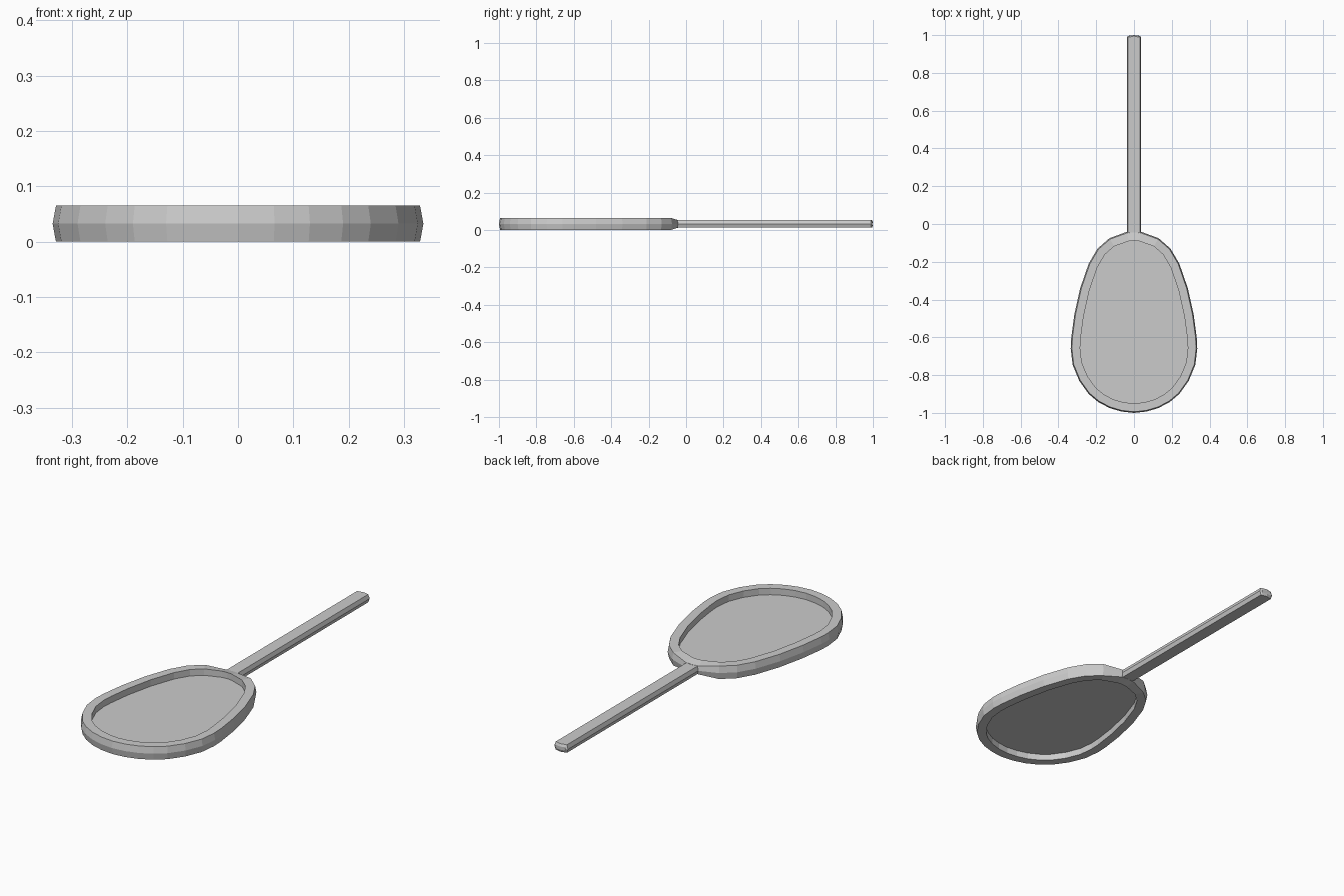
import bpy
from mathutils import Vector

if "Cube" in bpy.data.objects:
    bpy.data.objects.remove(bpy.data.objects["Cube"])

MID = 0.0325  # height of the symmetry plane


def make_object(name, verts, faces):
    mesh = bpy.data.meshes.new(name)
    mesh.from_pydata(verts, [], faces)
    mesh.update()
    obj = bpy.data.objects.new(name, mesh)
    bpy.context.collection.objects.link(obj)
    return obj


def inset(loop, dist):
    """Move every point of a clockwise outline inward by dist."""
    result = []
    for i, p in enumerate(loop):
        t = (loop[(i + 1) % len(loop)] - loop[i - 1]).normalized()
        result.append(p + Vector((t.y, -t.x)) * dist)
    return result


def bridge(count, rings, closed):
    """Quads between successive rings of equal vertex count."""
    pairs = rings if closed else rings - 1
    return [(r * count + i, ((r + 1) % rings) * count + i,
             ((r + 1) % rings) * count + (i + 1) % count, r * count + (i + 1) % count)
            for r in range(pairs) for i in range(count)]


# Egg-shaped head outline, right half from throat to tip, then mirrored
half = [(0, -0.038), (0.04, -0.042), (0.13, -0.075), (0.193, -0.13), (0.24, -0.21),
        (0.285, -0.34), (0.316, -0.48), (0.332, -0.60), (0.335, -0.66), (0.325, -0.745),
        (0.29, -0.83), (0.24, -0.90), (0.19, -0.942), (0.13, -0.974), (0.066, -0.993), (0, -1.0)]
ridge = [Vector(p) for p in half] + [Vector((-x, y)) for x, y in half[-2:0:-1]]
outer = inset(ridge, 0.006)
inner = inset(ridge, 0.05)
n = len(ridge)


# Rim gets thinner on its outer edge where it meets the handle
def half_height(p):
    return 0.021 if abs(p.x) < 0.06 and p.y > -0.2 else 0.0325


hs = [half_height(p) for p in ridge]
inner_h = 0.0315
verts = [(p.x, p.y, MID) for p in ridge]
verts += [(p.x, p.y, MID + h) for p, h in zip(outer, hs)]
verts += [(p.x, p.y, MID + min(0.0325, max(h, inner_h))) for p, h in zip(inner, hs)]
verts += [(p.x, p.y, MID - min(0.0325, max(h, inner_h))) for p, h in zip(inner, hs)]
verts += [(p.x, p.y, MID - h) for p, h in zip(outer, hs)]
make_object("head_rim", verts, bridge(n, 5, True))

# Flat string bed across the middle of the rim
make_object("string_bed", [(p.x, p.y, MID) for p in inner], [tuple(reversed(range(n)))])

# Handle: hexagonal bar with a bevelled end
section = [(0.038, 0), (0.031, 0.02), (0, 0.02), (-0.031, 0.02),
           (-0.038, 0), (-0.031, -0.02), (0, -0.02), (0.031, -0.02)]
verts = [(x, -0.05, MID + 1.0 * z) for x, z in section]
verts += [(x, (0.995 if x == 0 else 0.988) if z else 0.99, MID + z) for x, z in section]
verts += [(x * 0.8, 1.0 if abs(x) < 0.01 else 0.996, MID + z * 0.4) for x, z in section]
faces = bridge(8, 3, False) + [tuple(range(8)), tuple(reversed(range(16, 24)))]
make_object("handle", verts, faces)

# Consistent outward normals
import bmesh
for obj in bpy.context.collection.objects:
    bm = bmesh.new()
    bm.from_mesh(obj.data)
    bmesh.ops.recalc_face_normals(bm, faces=bm.faces)
    bm.to_mesh(obj.data)
    bm.free()
